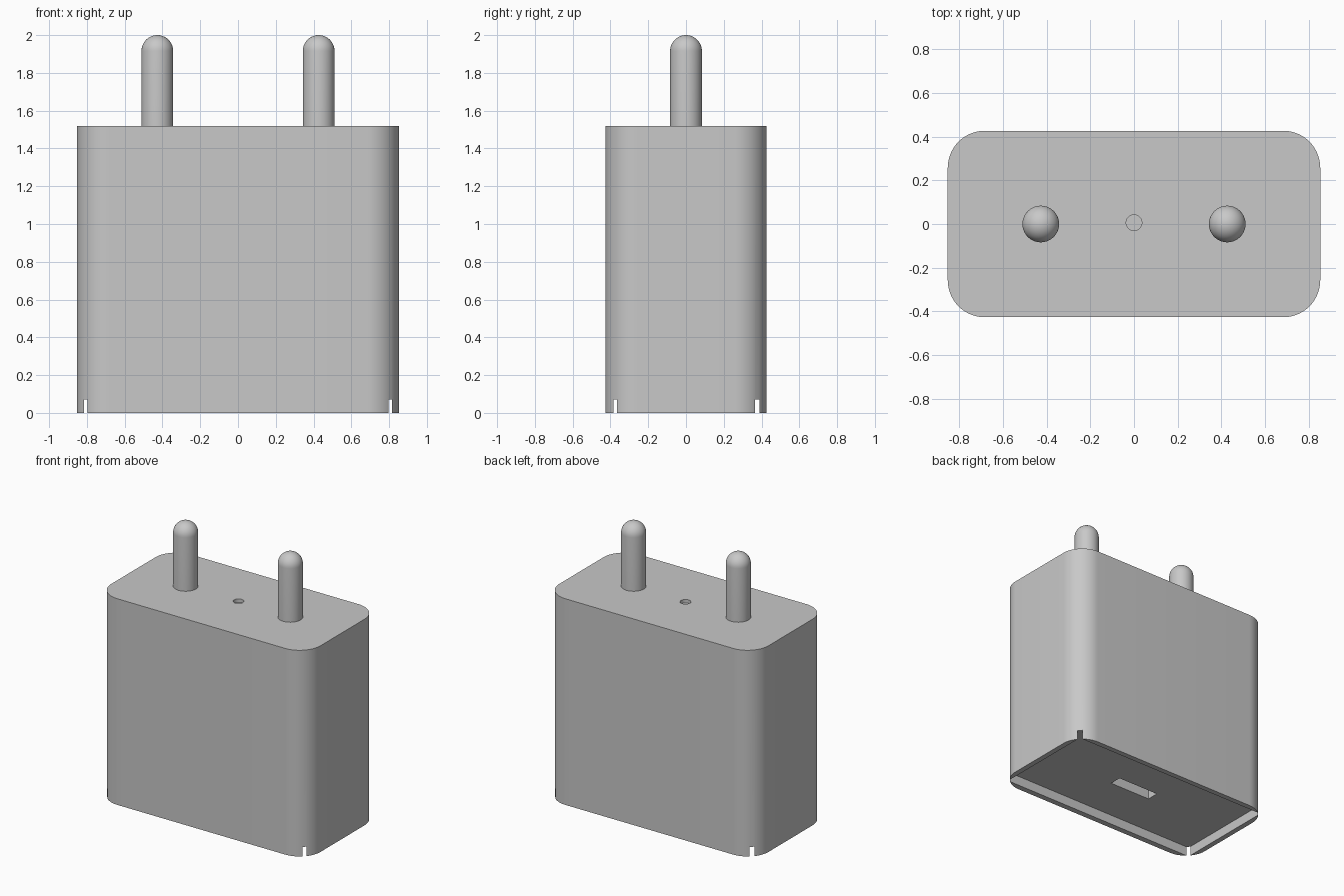
import bpy, bmesh, math
from mathutils import Vector

cube = bpy.data.objects.get("Cube")
if cube:
    bpy.data.objects.remove(cube, do_unlink=True)

HALF_X, HALF_Y, HEIGHT, CORNER = 0.853, 0.427, 1.52, 0.17
PIN_X, PIN_R, PIN_TOP = 0.427, 0.084, 2.0

grey = bpy.data.materials.new("plain grey")
grey.use_nodes = True
colour = (0.58, 0.58, 0.58, 1)
grey.diffuse_color = colour
grey.node_tree.nodes["Principled BSDF"].inputs["Base Color"].default_value = colour


def finish(bm, name):
    bmesh.ops.recalc_face_normals(bm, faces=bm.faces[:])
    mesh = bpy.data.meshes.new(name)
    bm.to_mesh(mesh)
    bm.free()
    mesh.materials.append(grey)
    obj = bpy.data.objects.new(name, mesh)
    bpy.context.collection.objects.link(obj)
    return obj


def activate(obj):
    bpy.ops.object.select_all(action="DESELECT")
    obj.select_set(True)
    bpy.context.view_layer.objects.active = obj


def prism(name, outline, bottom, top):
    """Extrude a flat outline from bottom to top."""
    bm = bmesh.new()
    face = bm.faces.new([bm.verts.new((x, y, bottom)) for x, y in outline])
    ext = bmesh.ops.extrude_face_region(bm, geom=[face])
    verts = [g for g in ext["geom"] if isinstance(g, bmesh.types.BMVert)]
    bmesh.ops.translate(bm, verts=verts, vec=Vector((0, 0, top - bottom)))
    return finish(bm, name)


def rounded_rectangle(hx, hy, r, steps=16):
    points = []
    for quarter, (sx, sy) in enumerate([(1, 1), (-1, 1), (-1, -1), (1, -1)]):
        for i in range(steps + 1):
            a = math.pi / 2 * (quarter + i / steps)
            points.append((sx * (hx - r) + r * math.cos(a),
                           sy * (hy - r) + r * math.sin(a)))
    return points


def rectangle(hx, hy, cy=0):
    return [(-hx, cy - hy), (hx, cy - hy), (hx, cy + hy), (-hx, cy + hy)]


def circle(r, cy=0, steps=32):
    return [(r * math.cos(2 * math.pi * i / steps),
             cy + r * math.sin(2 * math.pi * i / steps)) for i in range(steps)]


def cut(target, cutter):
    mod = target.modifiers.new("cut", "BOOLEAN")
    mod.operation, mod.solver, mod.object = "DIFFERENCE", "EXACT", cutter
    activate(target)
    bpy.ops.object.modifier_apply(modifier=mod.name)
    bpy.data.objects.remove(cutter, do_unlink=True)


# Body with rounded upright edges
body = prism("charger_body", rounded_rectangle(HALF_X, HALF_Y, CORNER), 0, HEIGHT)

# Square-cornered base recess, which breaks through the rounded corners
cut(body, prism("recess_cutter", rectangle(0.814, 0.386, 0.002), -0.1, 0.07))

# Port slot in the recess floor and small dimple between the pins
cut(body, prism("port_cutter", rectangle(0.168, 0.045), 0.03, 0.27))
cut(body, prism("dimple_cutter", circle(0.036, 0.006), HEIGHT - 0.025, HEIGHT + 0.1))
activate(body)
bpy.ops.object.shade_smooth_by_angle()


# Round-ended pins
def pin(name, x):
    profile = [(0, HEIGHT - 0.01), (PIN_R, HEIGHT - 0.01)]
    for i in range(13):
        a = math.pi / 2 * i / 12
        profile.append((PIN_R * math.cos(a), PIN_TOP - PIN_R + PIN_R * math.sin(a)))
    bm = bmesh.new()
    verts = [bm.verts.new((x + r, 0, z)) for r, z in profile]
    edges = [bm.edges.new(pair) for pair in zip(verts, verts[1:])]
    bmesh.ops.spin(bm, geom=verts + edges, cent=(x, 0, 0), axis=(0, 0, 1),
                   angle=2 * math.pi, steps=40)
    bmesh.ops.remove_doubles(bm, verts=bm.verts[:], dist=0.0005)
    activate(finish(bm, name))
    bpy.ops.object.shade_smooth_by_angle()


for name, side in (("left_pin", 1), ("right_pin", -1)):
    pin(name, side * PIN_X)
